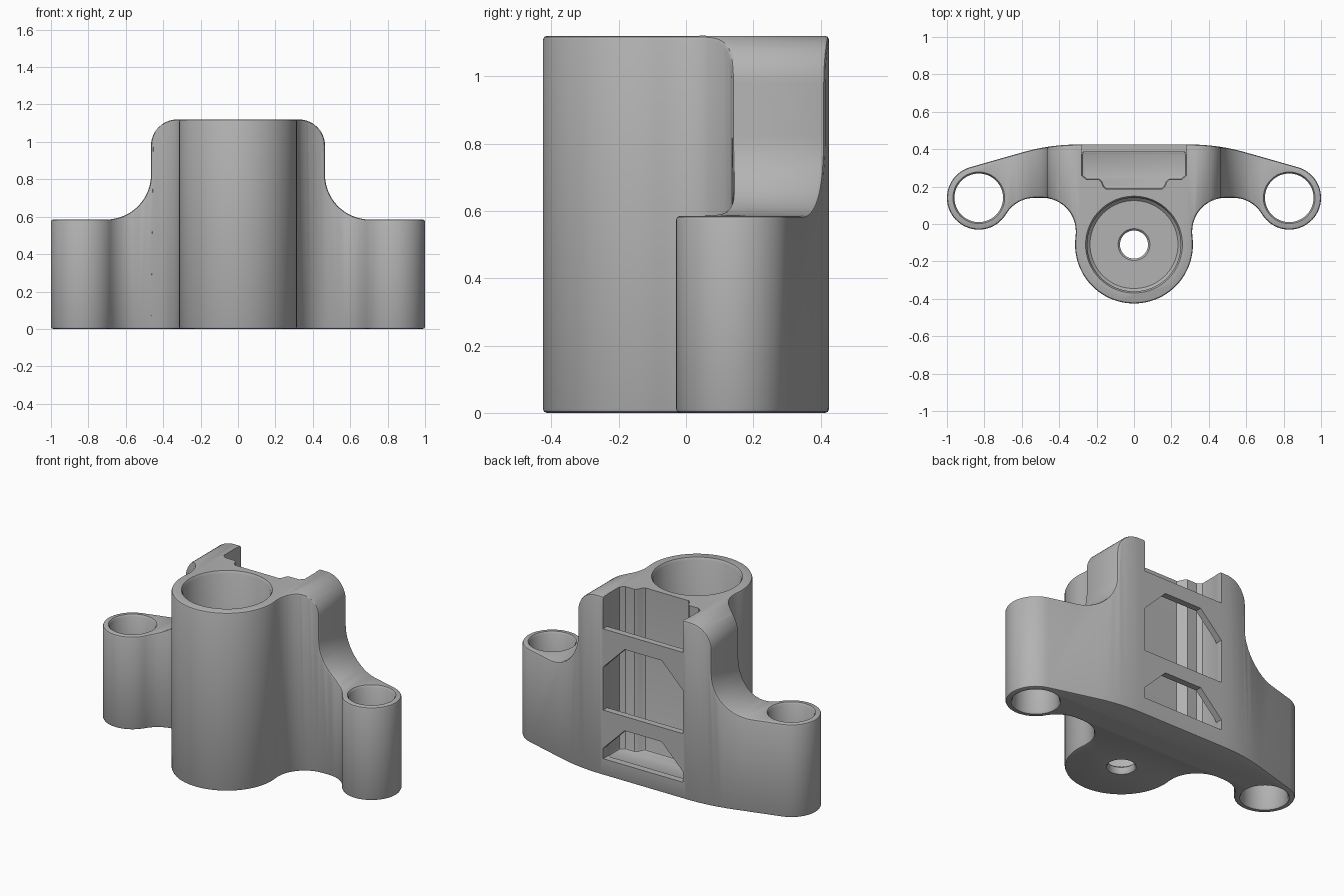
import bpy, bmesh
from math import pi, sin, cos, atan2
from mathutils import Matrix, Vector

cube = bpy.data.objects.get("Cube")
if cube:
    bpy.data.objects.remove(cube, do_unlink=True)

metal = bpy.data.materials.new("cast_grey")
metal.use_nodes = True
GREY = (0.45, 0.45, 0.45, 1)
metal.diffuse_color = GREY
metal.node_tree.nodes["Principled BSDF"].inputs["Base Color"].default_value = GREY

HEIGHT = 1.12
EAR, EAR_R = (0.83, 0.14), 0.17
TUBE, TUBE_R = (0, -0.11), 0.315


def arc(centre, r, a0, a1, n):
    return [(centre[0] + r * cos(a0 + (a1 - a0) * i / n),
             centre[1] + r * sin(a0 + (a1 - a0) * i / n)) for i in range(n + 1)]


def mirrored(half):
    """Close a right-hand half outline by mirroring it in x."""
    return half + [(-x, y) for x, y in reversed(half) if abs(x) > 1e-5]


def make_object(name, bm):
    bmesh.ops.remove_doubles(bm, verts=bm.verts, dist=1e-5)
    bmesh.ops.recalc_face_normals(bm, faces=bm.faces)
    mesh = bpy.data.meshes.new(name)
    bm.to_mesh(mesh)
    bm.free()
    mesh.materials.append(metal)
    obj = bpy.data.objects.new(name, mesh)
    bpy.context.collection.objects.link(obj)
    return obj


def prism(name, outline, lo, hi, along_y=False):
    """Extrude an outline along z, or an x-z outline along y."""
    bm = bmesh.new()
    place = (lambda p: (p[0], lo, p[1])) if along_y else (lambda p: (p[0], p[1], lo))
    face = bm.faces.new([bm.verts.new(place(p)) for p in outline])
    moved = bmesh.ops.extrude_face_region(bm, geom=[face])["geom"]
    shift = (0, hi - lo, 0) if along_y else (0, 0, hi - lo)
    bmesh.ops.translate(bm, vec=shift, verts=[v for v in moved if isinstance(v, bmesh.types.BMVert)])
    return make_object(name, bm)


def lathe(name, profile, centre, steps=72):
    """Spin a radius-height profile into a closed solid."""
    bm = bmesh.new()
    profile = [(0, profile[0][1])] + profile + [(0, profile[-1][1])]
    verts = [bm.verts.new((r, 0, z)) for r, z in profile]
    edges = [bm.edges.new(pair) for pair in zip(verts, verts[1:])]
    bmesh.ops.spin(bm, geom=verts + edges, cent=(0, 0, 0), axis=(0, 0, 1),
                   angle=2 * pi, steps=steps, use_merge=True)
    bmesh.ops.translate(bm, vec=(*centre, 0), verts=bm.verts)
    return make_object(name, bm)


def apply_modifier(obj, kind, **settings):
    mod = obj.modifiers.new(kind.lower(), kind)
    for key, value in settings.items():
        setattr(mod, key, value)
    bpy.context.view_layer.objects.active = obj
    bpy.ops.object.modifier_apply(modifier=mod.name)


def boolean(obj, cutter, operation="DIFFERENCE"):
    cutter.hide_render = True
    apply_modifier(obj, "BOOLEAN", operation=operation, object=cutter, solver="EXACT")
    bpy.data.objects.remove(cutter, do_unlink=True)


# Plan outline: tube, blends, ear and bowed back
root, neck = (0.49, -0.039), (0.53, -0.04)
root_angle = atan2(root[1] - TUBE[1], root[0])
neck_angle = atan2(neck[1] - EAR[1], neck[0] - EAR[0])
bow = 0.283
half = arc(TUBE, TUBE_R, -pi / 2, root_angle, 24)
half += arc(root, 0.179, pi + root_angle, pi / 2, 12)
half += arc(neck, 0.18, pi / 2, neck_angle + pi, 10)
half += arc(EAR, EAR_R, neck_angle + 2 * pi, 2 * pi + pi / 2 - bow, 36)
half += arc((0.3, -0.645), 1.07, pi / 2 - bow, pi / 2, 8)
clean = [half[0]]
for p in half[1:]:
    if (Vector(p) - Vector(clean[-1])).length > 0.006:
        clean.append(p)
body = prism("bracket_body", mirrored(clean), 0, HEIGHT)

# Front profile: low ears sweeping up to the rounded shoulders
side = [(1.2, -0.2), (1.2, 0.585)]
side += arc((0.705, 0.825), 0.24, -pi / 2, -pi, 14)
side += arc((0.325, 0.98), 0.14, 0, pi / 2, 12)[:-1] + [(0.325, 1.12), (0.325, 1.3)]
boolean(body, prism("shoulder_cutter", mirrored(side), -0.8, 0.8, True), "INTERSECT")

# Softened outer edges
apply_modifier(body, "WELD", merge_threshold=0.004)
apply_modifier(body, "BEVEL", width=0.012, segments=2, limit_method="ANGLE",
               angle_limit=0.75, use_clamp_overlap=False)

# Main bore with its floor and small drain hole
bore = [(0.09, -0.01), (0.075, 0.012), (0.075, 0.04), (0.085, 0.05), (0.235, 0.05),
        (0.25, 0.065), (0.25, 1.105), (0.265, 1.13)]
boolean(body, lathe("bore_cutter", bore, TUBE))

# Ear bolt holes, chamfered at both ends
for sign in (-1, 1):
    hole = [(0.145, -0.01), (0.13, 0.012), (0.13, 0.573), (0.145, 0.595)]
    boolean(body, lathe("ear_hole_cutter", hole, (sign * EAR[0], EAR[1]), 48))

# Stepped rear cavity
cavity = mirrored([(0.15, 0.187), (0.165, 0.2), (0.175, 0.225), (0.19, 0.238),
                   (0.255, 0.238), (0.28, 0.26), (0.28, 0.385)])
cavity_cutter = prism("cavity_cutter", cavity, 0.1, 1.3)
apply_modifier(cavity_cutter, "BEVEL", width=0.012, segments=2,
               limit_method="ANGLE", angle_limit=1.2)
boolean(body, cavity_cutter)

# Rear windows: two with clipped upper corners, one open at the top
for low, high, clip in ((0.105, 0.32, 0.15), (0.41, 0.83, 0.15), (0.92, 1.3, 0)):
    w = 0.278
    shape = [(w, low), (w, high - clip)] + ([(w - clip, high)] if clip else [])
    boolean(body, prism("window_cutter", mirrored(shape), 0.36, 0.6, True))

# Smooth finish with crisp edges kept
bpy.ops.object.select_all(action="DESELECT")
body.select_set(True)
bpy.context.view_layer.objects.active = body
bpy.ops.object.shade_smooth_by_angle(angle=0.6)
